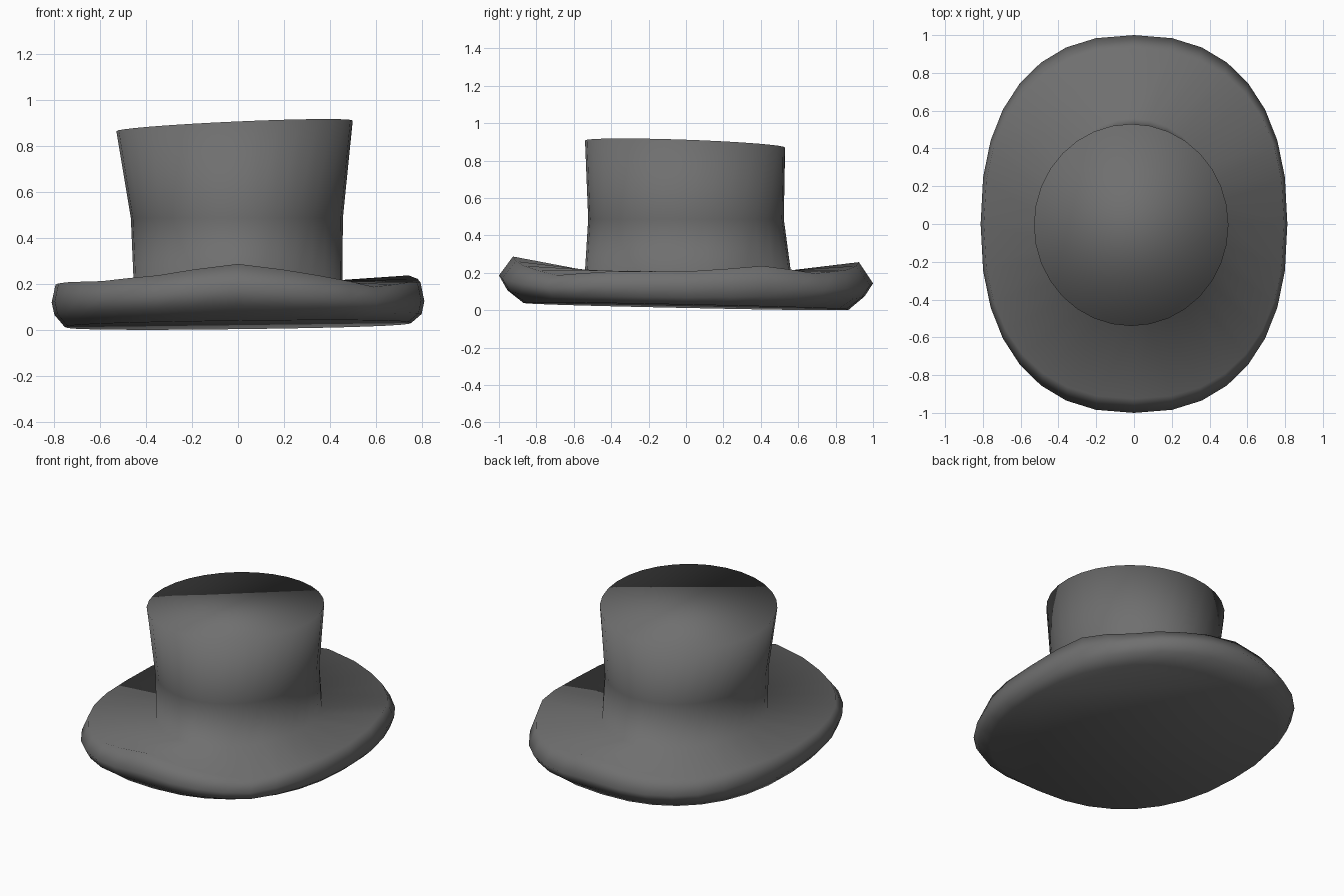
import bpy, bmesh, math

if "Cube" in bpy.data.objects:
    bpy.data.objects.remove(bpy.data.objects["Cube"])

N = 32
# wavy height of the turned-up brim, every 22.5 degrees from +x towards +y
WAVE = [.21, .24, .20, .22, .26, .22, .20, .21, .20, .21, .215, .24, .29, .24, .19, .21]


def rim_height(i):
    f = i * len(WAVE) / N
    k = int(f)
    return WAVE[k % 16] + (WAVE[(k + 1) % 16] - WAVE[k % 16]) * (f - k)


def ring(bm, rx, ry, height, power=2.0, cx=0.0, cy=0.0):
    """Superelliptic loop of vertices; height(i, x, y) gives z."""
    verts = []
    for i in range(N):
        a = 2 * math.pi * i / N
        c, s = math.cos(a), math.sin(a)
        x = cx + rx * math.copysign(abs(c) ** (2 / power), c)
        y = cy + ry * math.copysign(abs(s) ** (2 / power), s)
        verts.append(bm.verts.new((x, y, height(i, x, y))))
    return verts


bm = bmesh.new()
loops = [
    # underside of the brim
    ring(bm, .755, .87, lambda i, x, y: .024 + .012 * x - .021 * y, 2.35),
    # rounded brim edge
    ring(bm, .80, .955, lambda i, x, y: rim_height(i) * .34 - .012 * y, 2.35),
    ring(bm, .812, 1.0, lambda i, x, y: rim_height(i) * .61 - .012 * y, 2.35),
    ring(bm, .795, .925, lambda i, x, y: rim_height(i), 2.35),
    # crown: base, waist and flared, tilted top
    ring(bm, .455, .55, lambda i, x, y: .215, cy=.01),
    ring(bm, .462, .523, lambda i, x, y: .49, cx=-.005),
    ring(bm, .515, .535, lambda i, x, y: .892 + .045 * x - .035 * y, cx=-.015, cy=-.005),
]
for a, b in zip(loops, loops[1:]):
    for i in range(N):
        j = (i + 1) % N
        bm.faces.new((a[i], a[j], b[j], b[i]))
bm.faces.new(loops[-1])
bm.faces.new(loops[0][::-1])

# rest on the ground, smooth all over
low = min(v.co.z for v in bm.verts)
for v in bm.verts:
    v.co.z -= low
for f in bm.faces:
    f.smooth = True
bmesh.ops.recalc_face_normals(bm, faces=bm.faces)

mesh = bpy.data.meshes.new("top_hat")
bm.to_mesh(mesh)
bm.free()
hat = bpy.data.objects.new("top_hat", mesh)
bpy.context.collection.objects.link(hat)

# dark felt
felt = bpy.data.materials.new("dark_felt")
felt.diffuse_color = (.16, .16, .16, 1)
felt.use_nodes = True
felt.node_tree.nodes["Principled BSDF"].inputs["Base Color"].default_value = felt.diffuse_color
mesh.materials.append(felt)
